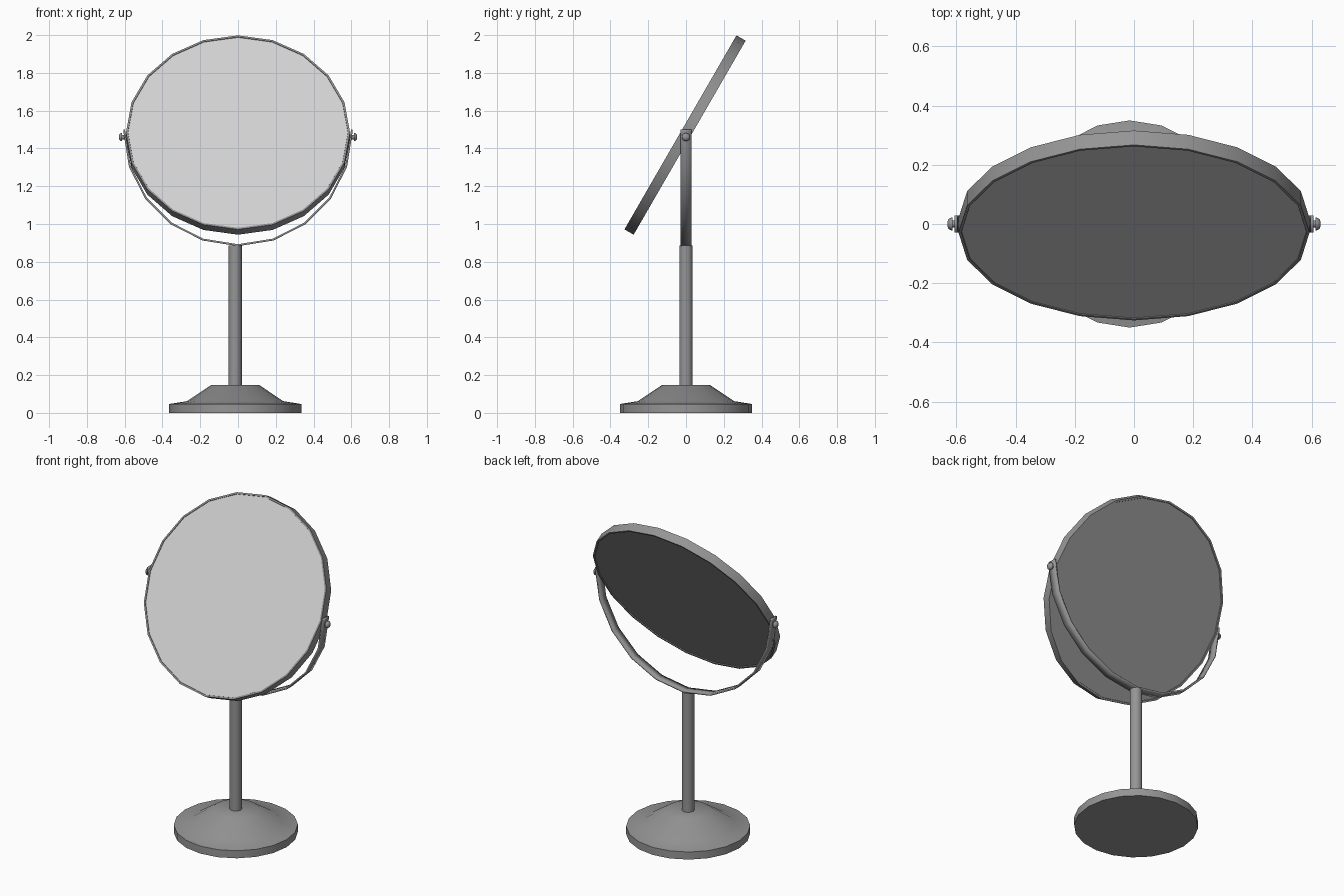
import bpy, bmesh
from math import sin, cos, pi, radians
from mathutils import Matrix

cube = bpy.data.objects.get("Cube")
if cube:
    bpy.data.objects.remove(cube, do_unlink=True)

SIDES = 20
TILT = radians(60)


def make_material(name, grey):
    mat = bpy.data.materials.new(name)
    mat.use_nodes = True
    colour = (grey, grey, grey, 1)
    mat.diffuse_color = colour
    for node in mat.node_tree.nodes:
        if node.type == 'BSDF_PRINCIPLED':
            node.inputs["Base Color"].default_value = colour
    return mat


metal = make_material("grey metal", 0.30)
silver = make_material("silver glass", 0.64)


def finish(name, bm, mat, matrix=Matrix()):
    bmesh.ops.recalc_face_normals(bm, faces=bm.faces)
    mesh = bpy.data.meshes.new(name)
    bm.to_mesh(mesh)
    bm.free()
    mesh.materials.append(mat)
    obj = bpy.data.objects.new(name, mesh)
    obj.matrix_world = matrix
    bpy.context.collection.objects.link(obj)
    bpy.ops.object.select_all(action='DESELECT')
    obj.select_set(True)
    bpy.context.view_layer.objects.active = obj
    bpy.ops.object.shade_smooth_by_angle(angle=radians(40))
    return obj


def lathe(name, profile, mat, matrix=Matrix(), sides=SIDES):
    """Turn (radius, height) points around z and cap both ends."""
    bm = bmesh.new()
    rings = [[bm.verts.new((r * cos(2 * pi * i / sides), r * sin(2 * pi * i / sides), z))
              for i in range(sides)] for r, z in profile]
    for low, high in zip(rings, rings[1:]):
        for i in range(sides):
            j = (i + 1) % sides
            bm.faces.new((low[i], low[j], high[j], high[i]))
    bm.faces.new(rings[0][::-1])
    bm.faces.new(rings[-1])
    return finish(name, bm, mat, matrix)


# Weighted base and pole, slightly off the mirror's centre line
stand = Matrix.Translation((-0.015, 0, 0))
lathe("base", [(0.35, 0), (0.35, 0.047), (0.255, 0.062), (0.128, 0.147)], metal, stand)
lathe("pole", [(0.035, 0.14), (0.035, 0.887)], metal, stand)

# Tilted round frame, recessed on both faces, with the glass in front
tilted = Matrix.Translation((0, -0.005, 1.471)) @ Matrix.Rotation(TILT, 4, 'X')
lathe("mirror_frame", [(0.581, -0.023), (0.583, -0.028), (0.593, -0.028),
                       (0.593, 0.028), (0.583, 0.028), (0.581, 0.02)], metal, tilted)
lathe("mirror_glass", [(0.582, 0.018), (0.582, 0.025)], silver, tilted)

# Half-ring yoke: a flat band given thickness
arc = [(0.602 * cos(a), 1.49 - 0.602 * sin(a))
       for a in (pi * i / 10 for i in range(11))]
path = [(arc[0][0], 1.5)] + arc + [(arc[-1][0], 1.5)]
bm = bmesh.new()
pairs = [[bm.verts.new((x, y, z)) for y in (-0.028, 0.028)] for x, z in path]
for a, b in zip(pairs, pairs[1:]):
    bm.faces.new((a[0], a[1], b[1], b[0]))
yoke = finish("yoke", bm, metal)
solid = yoke.modifiers.new("thickness", 'SOLIDIFY')
solid.thickness = 0.01
solid.offset = 0
solid.use_even_offset = True

# Pivot pins with domed knobs
for side, sign in (("left", 1), ("right", -1)):
    turn = Matrix.Translation((0, 0, 1.46)) @ Matrix.Rotation(sign * pi / 2, 4, 'Y')
    lathe(side + "_pivot_knob", [(0.012, 0.58), (0.012, 0.613), (0.022, 0.613),
                                 (0.021, 0.62), (0.015, 0.628), (0.006, 0.631)],
          metal, turn, 12)
